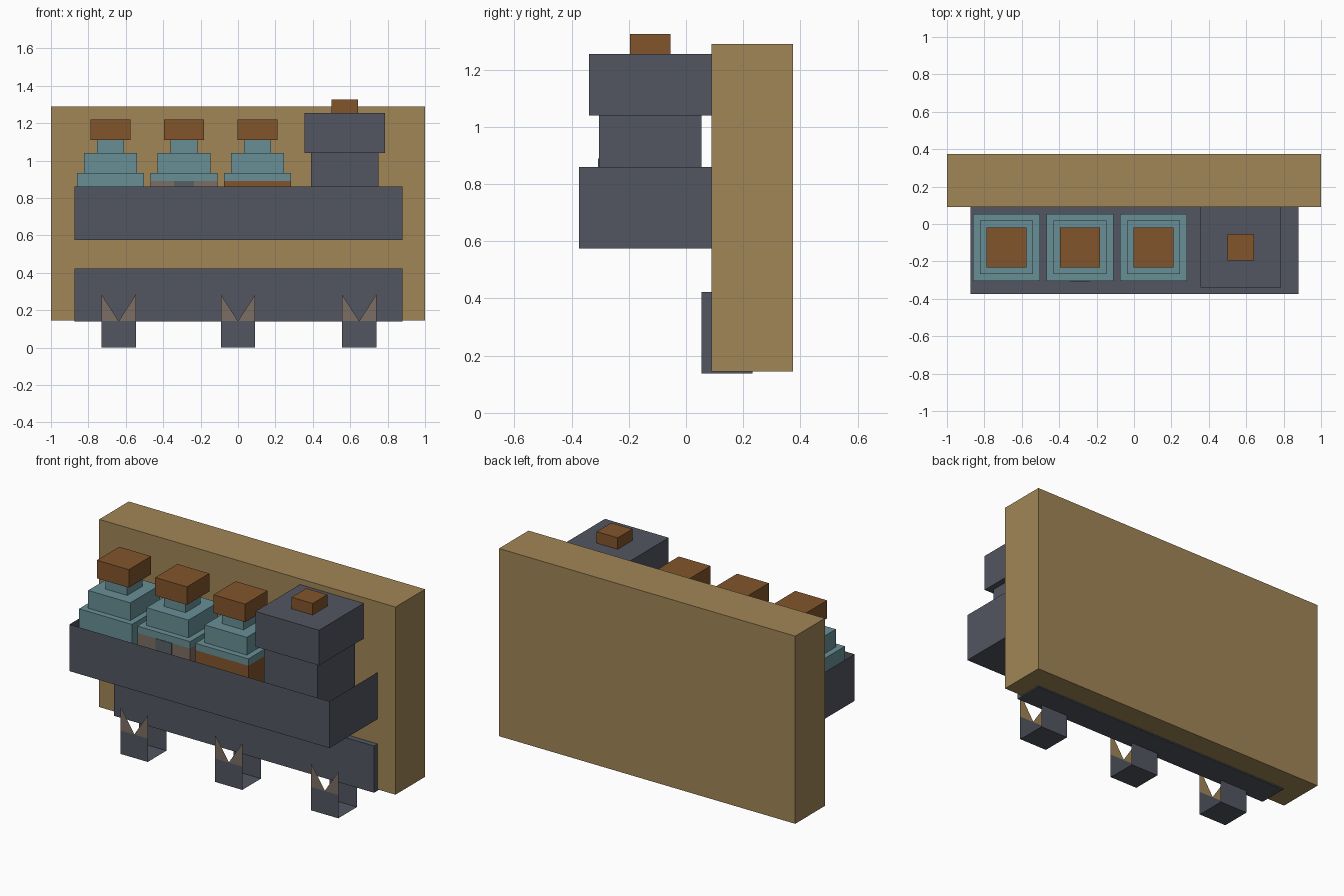
import bpy
import bmesh
from mathutils import Vector

default = bpy.data.objects.get("Cube")
if default:
    bpy.data.objects.remove(default, do_unlink=True)


def material(name, rgb):
    """Flat material from 0-255 display values, converted to linear."""
    lin = [((c / 255 + 0.055) / 1.055) ** 2.4 for c in rgb] + [1.0]
    m = bpy.data.materials.new(name)
    m.diffuse_color = lin
    m.use_nodes = True
    m.node_tree.nodes["Principled BSDF"].inputs["Base Color"].default_value = lin
    return m


wood = material("golden wood", (161, 134, 86))
slate = material("slate grey", (82, 86, 96))
teal = material("teal glass", (104, 143, 150))
brown = material("brown cork", (130, 85, 43))
taupe = material("taupe", (124, 110, 99))
ash = material("ash grey", (88, 97, 102))


def finish(bm, name, mats):
    mesh = bpy.data.meshes.new(name)
    bm.to_mesh(mesh)
    bm.free()
    for m in mats:
        mesh.materials.append(m)
    obj = bpy.data.objects.new(name, mesh)
    bpy.context.collection.objects.link(obj)
    return obj


def box(name, x, y, z, mats, open_sides=()):
    """Box from (min, max) ranges; faces along open_sides are left out."""
    bm = bmesh.new()
    bmesh.ops.create_cube(bm, size=1)
    for v in bm.verts:
        v.co = [r[0] + (c + 0.5) * (r[1] - r[0]) for c, r in zip(v.co, (x, y, z))]
    bm.normal_update()
    gone = [f for f in bm.faces
            if any(f.normal.dot(Vector(s)) > 0.9 for s in open_sides)]
    bmesh.ops.delete(bm, geom=gone, context='FACES')
    return finish(bm, name, mats)


def sheet(name, polys, mat):
    """Flat faces from short corner lists."""
    bm = bmesh.new()
    for p in polys:
        bm.faces.new([bm.verts.new(c) for c in p])
    return finish(bm, name, [mat])


def around(c, w):
    return (c - w / 2, c + w / 2)


UP, BACK, RIGHT = (0, 0, 1), (0, 1, 0), (1, 0, 0)
LEFT = (-1, 0, 0)
MID_Y = -0.125

# Wall board, open-topped shelf trough and lower rail
box("back_board", (-1, 1), (0.09, 0.375), (0.145, 1.29), [wood])
box("shelf_trough", (-0.875, 0.88), (-0.375, 0.1), (0.575, 0.86), [slate], (UP, BACK))
box("lower_rail", (-0.875, 0.88), (0.055, 0.232), (0.138, 0.423), [slate])

# Three corked bottles, stepped from base to cork
LABEL_TOP, FLOOR = 0.89, 0.58
for i, label in enumerate((teal, taupe, brown)):
    cx = -0.682 + i * 0.393
    for part, w, z0, z1, mat in (
            ("lower_body", 0.357, FLOOR, LABEL_TOP, label),
            ("body", 0.357, LABEL_TOP, 0.932, teal),
            ("shoulder", 0.285, 0.932, 1.04, teal),
            ("neck", 0.145, 1.04, 1.11, teal),
            ("cork", 0.215, 1.11, 1.22, brown)):
        box(f"bottle_{i + 1}_{part}", around(cx, w), around(MID_Y, w), (z0, z1), [mat])

# Painted patch on the middle bottle
box("label_patch", around(-0.288, 0.107), (-0.307, -0.303), (FLOOR, LABEL_TOP), [ash])

# Large dark jar
JAR_X = 0.57
box("jar_body", around(JAR_X, 0.36), around(MID_Y, 0.36), (FLOOR, 1.04), [slate])
box("jar_head", around(JAR_X, 0.43), around(MID_Y, 0.43), (1.04, 1.255), [slate])
box("jar_stopper", around(JAR_X, 0.142), around(MID_Y, 0.142), (1.255, 1.325), [brown])

# Hooks: open-sided sheet channels with a pair of pointed tips at the front
HOOK_TOP, TIP = 0.142, 0.284
for i, cx in enumerate((-0.638, 0, 0.648)):
    x0, x1 = around(cx, 0.184)
    box(f"hook_{i + 1}", (x0, x1), (-0.09, 0.09), (0, HOOK_TOP), [slate],
        (UP, LEFT, RIGHT))
    for side, y, mat in (("front", -0.09, taupe), ("back", -0.087, wood)):
        tips = [[(x, y, TIP), (x, y, HOOK_TOP), (cx, y, HOOK_TOP)] for x in (x0, x1)]
        tips[1].reverse()
        if side == "back":
            for t in tips:
                t.reverse()
        sheet(f"hook_{i + 1}_tips_{side}", tips, mat)
